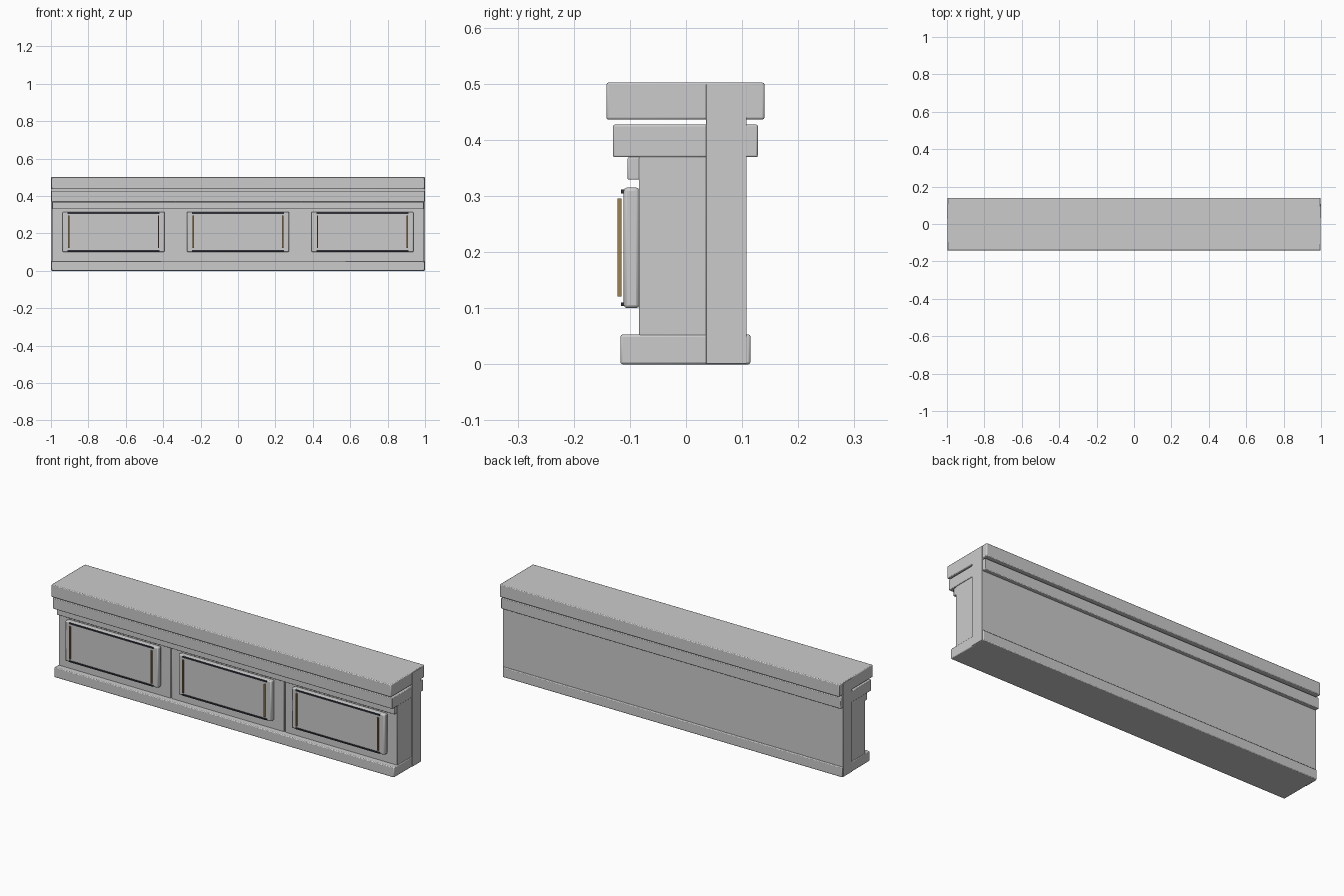
import bpy

if "Cube" in bpy.data.objects:
    bpy.data.objects.remove(bpy.data.objects["Cube"])


def material(name, rgb):
    m = bpy.data.materials.new(name)
    m.diffuse_color = (*rgb, 1)
    m.use_nodes = True
    m.node_tree.nodes["Principled BSDF"].inputs["Base Color"].default_value = m.diffuse_color
    return m


DARK = material("dark_metal", (0.03, 0.035, 0.045))
BRONZE = material("bronze", (0.36, 0.22, 0.07))


def box(name, x, y, z, bevel=0.0, mat=None):
    """Box from (min, max) ranges with optional rounded edges."""
    bpy.ops.mesh.primitive_cube_add(
        size=1, location=[(r[0] + r[1]) / 2 for r in (x, y, z)])
    ob = bpy.context.object
    ob.name = name
    ob.scale = [r[1] - r[0] for r in (x, y, z)]
    bpy.ops.object.transform_apply(location=False, rotation=False, scale=True)
    if bevel:
        mod = ob.modifiers.new("soft_edges", 'BEVEL')
        mod.width = bevel
        mod.segments = 2
        bpy.ops.object.shade_smooth_by_angle()
    if mat:
        ob.data.materials.append(mat)
    return ob


# Long horizontal courses and the full height back slab
L = 0.998
box("back_slab", (-1, 1), (0.036, 0.108), (0.001, 0.499), 0.001)
box("plinth", (-L, L), (-0.117, 0.115), (0, 0.053), 0.004)
box("lower_cornice", (-L, L), (-0.130, 0.128), (0.369, 0.427), 0.003)
box("top_cap", (-L, L), (-0.142, 0.140), (0.436, 0.502), 0.004)
box("front_trim", (-0.992, 0.992), (-0.104, -0.080), (0.329, 0.3685), 0.002)

# Three wall bays with a raised panel and inlaid strips on each
for i, cx in enumerate((-0.6655, 0, 0.6655)):
    box(f"wall_bay_{i}", (cx - 0.3295, cx + 0.3295), (-0.084, 0.037),
        (0.050, 0.370), 0.002)
    box(f"raised_panel_{i}", (cx - 0.273, cx + 0.273), (-0.111, -0.083),
        (0.100, 0.315), 0.006)
    for side, z in (("lower", 0.107), ("upper", 0.308)):
        box(f"{side}_inlay_{i}", (cx - 0.247, cx + 0.247), (-0.116, -0.110),
            (z - 0.0035, z + 0.0035), 0, DARK)
    for side, s in (("left", -1), ("right", 1)):
        sx = cx + s * 0.24
        box(f"{side}_bronze_strip_{i}", (sx - 0.0035, sx + 0.0035),
            (-0.122, -0.115), (0.121, 0.295), 0, BRONZE)

# Recessed backing visible in the seams between bays
for i, sx in enumerate((-0.333, 0.333)):
    box(f"seam_backing_{i}", (sx - 0.006, sx + 0.006), (-0.078, 0.036),
        (0.050, 0.369))
